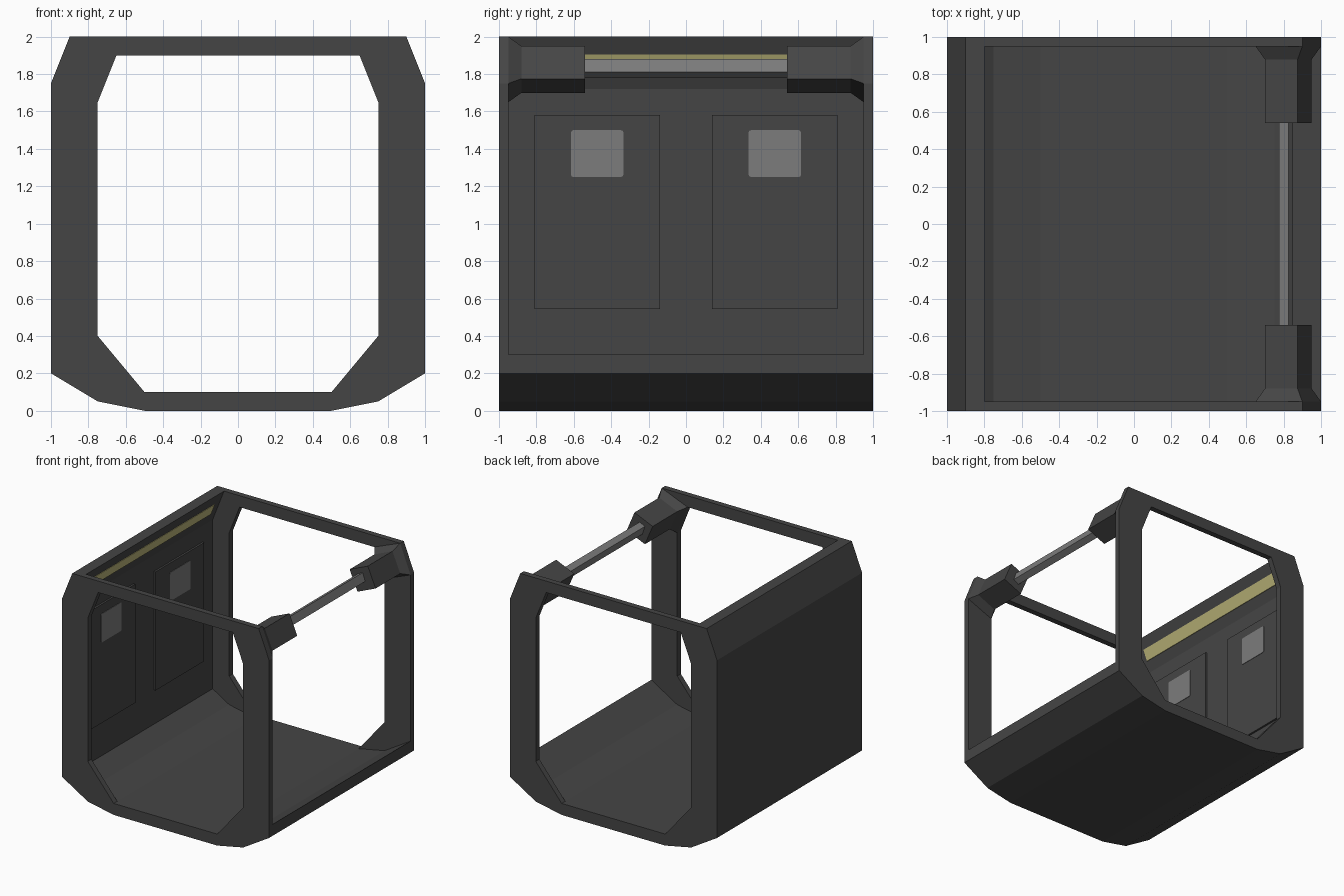
import bpy, bmesh, math

if "Cube" in bpy.data.objects:
    bpy.data.objects.remove(bpy.data.objects["Cube"])


def mat(name, col):
    m = bpy.data.materials.new(name)
    m.diffuse_color = (*col, 1)
    m.use_nodes = True
    m.node_tree.nodes["Principled BSDF"].inputs["Base Color"].default_value = m.diffuse_color
    return m


DARK = mat("dark_grey", (0.06, 0.06, 0.06))
LIGHT = mat("light_grey", (0.2, 0.2, 0.2))
YELLOW = mat("pale_yellow", (0.52, 0.48, 0.2))


def make(name, verts, faces, material):
    bm = bmesh.new()
    vs = [bm.verts.new(v) for v in verts]
    for f in faces:
        bm.faces.new([vs[i] for i in f])
    bmesh.ops.recalc_face_normals(bm, faces=bm.faces[:])
    me = bpy.data.meshes.new(name)
    bm.to_mesh(me)
    bm.free()
    me.materials.append(material)
    ob = bpy.data.objects.new(name, me)
    bpy.context.collection.objects.link(ob)
    return ob


def loft(name, sections, material):
    """Skin (y, [(x, z), ...]) sections along y, with capped ends."""
    n = len(sections[0][1])
    verts = [(x, y, z) for y, pts in sections for x, z in pts]
    faces = [list(range(n)), [len(verts) - n + i for i in range(n)]]
    for s in range(len(sections) - 1):
        for i in range(n):
            j = (i + 1) % n
            faces.append([s * n + i, s * n + j, (s + 1) * n + j, (s + 1) * n + i])
    return make(name, verts, faces, material)


def wall_plate(name, outline, x0, x1, material):
    """Plate of a (y, z) outline standing on the left wall."""
    n = len(outline)
    verts = [(x, y, z) for x in (x0, x1) for y, z in outline]
    faces = [list(range(n)), list(range(n, 2 * n))]
    faces += [[i, (i + 1) % n, n + (i + 1) % n, n + i] for i in range(n)]
    return make(name, verts, faces, material)


def rect(y0, y1, z0, z1):
    return [(y0, z0), (y1, z0), (y1, z1), (y0, z1)]


def rounded(y0, y1, z0, z1, r):
    pts = []
    for k, (cy, cz) in enumerate(rect(y0 + r, y1 - r, z0 + r, z1 - r)):
        for s in range(3):
            a = math.pi + k * math.pi / 2 + s * math.pi / 4
            pts.append((cy + r * math.cos(a), cz + r * math.sin(a)))
    return pts


# End frames: rings at front and back
outer = [(0.9, 2), (1, 1.75), (1, 0.2), (0.75, 0.05), (0.5, 0)]
inner = [(0.65, 1.9), (0.75, 1.65), (0.75, 0.4), (0.625, 0.25), (0.5, 0.1)]
outer += [(-x, z) for x, z in reversed(outer)]
inner += [(-x, z) for x, z in reversed(inner)]
for name, ya, yb in (("front_frame", -1, -0.95), ("back_frame", 0.95, 1)):
    verts = [(x, y, z) for y in (ya, yb) for ring in (outer, inner) for x, z in ring]
    faces = []
    for i in range(10):
        j = (i + 1) % 10
        for a, b in ((0, 10), (10, 30), (30, 20), (20, 0)):
            faces.append([a + i, a + j, b + j, b + i])
    make(name, verts, faces, DARK)

# Floor and left wall as one bent shell
shell = [(-0.9, 2), (-1, 1.75), (-1, 0.2), (-0.75, 0.05), (-0.5, 0),
         (0.5, 0), (0.75, 0.05), (1, 0.2), (1, 0.3), (0.75, 0.15), (0.5, 0.1),
         (-0.5, 0.1), (-0.75, 0.15), (-0.91, 0.246), (-0.91, 1.72), (-0.8, 2)]
loft("floor_and_wall", [(-0.95, shell), (0.95, shell)], DARK)

# Raised wall panels with windows
for s, side in ((-1, "front"), (1, "back")):
    y0, y1 = sorted((s * 0.14, s * 0.81))
    wall_plate(side + "_wall_panel", rect(y0, y1, 0.545, 1.58), -0.92, -0.893, DARK)
    y0, y1 = sorted((s * 0.335, s * 0.615))
    wall_plate(side + "_window", rounded(y0, y1, 1.25, 1.5, 0.012), -0.894, -0.889, LIGHT)

# Light strip on the sloped upper wall
slope = 0.11 / 0.28
strip = [(-0.91 + (z - 1.72) * slope + d, z)
         for z, d in ((1.81, -0.002), (1.905, -0.002), (1.905, 0.005), (1.81, 0.005))]
loft("light_strip", [(-0.87, strip), (0.87, strip)], YELLOW)

# Rail brackets flaring into the frame corners
big = [(0.65, 1.9), (0.9, 2), (1, 1.75), (0.75, 1.65)]
small = [(0.70, 1.875), (0.875, 1.95), (0.95, 1.775), (0.775, 1.70)]
for s, side in ((-1, "front"), (1, "back")):
    loft(side + "_rail_bracket",
         [(s * 0.95, big), (s * 0.88, small), (s * 0.54, small)], DARK)

# Rail between the brackets
rail = [(0.775, 1.855), (0.825, 1.88), (0.85, 1.81), (0.80, 1.78)]
loft("rail", [(-0.55, rail), (0.55, rail)], LIGHT)
